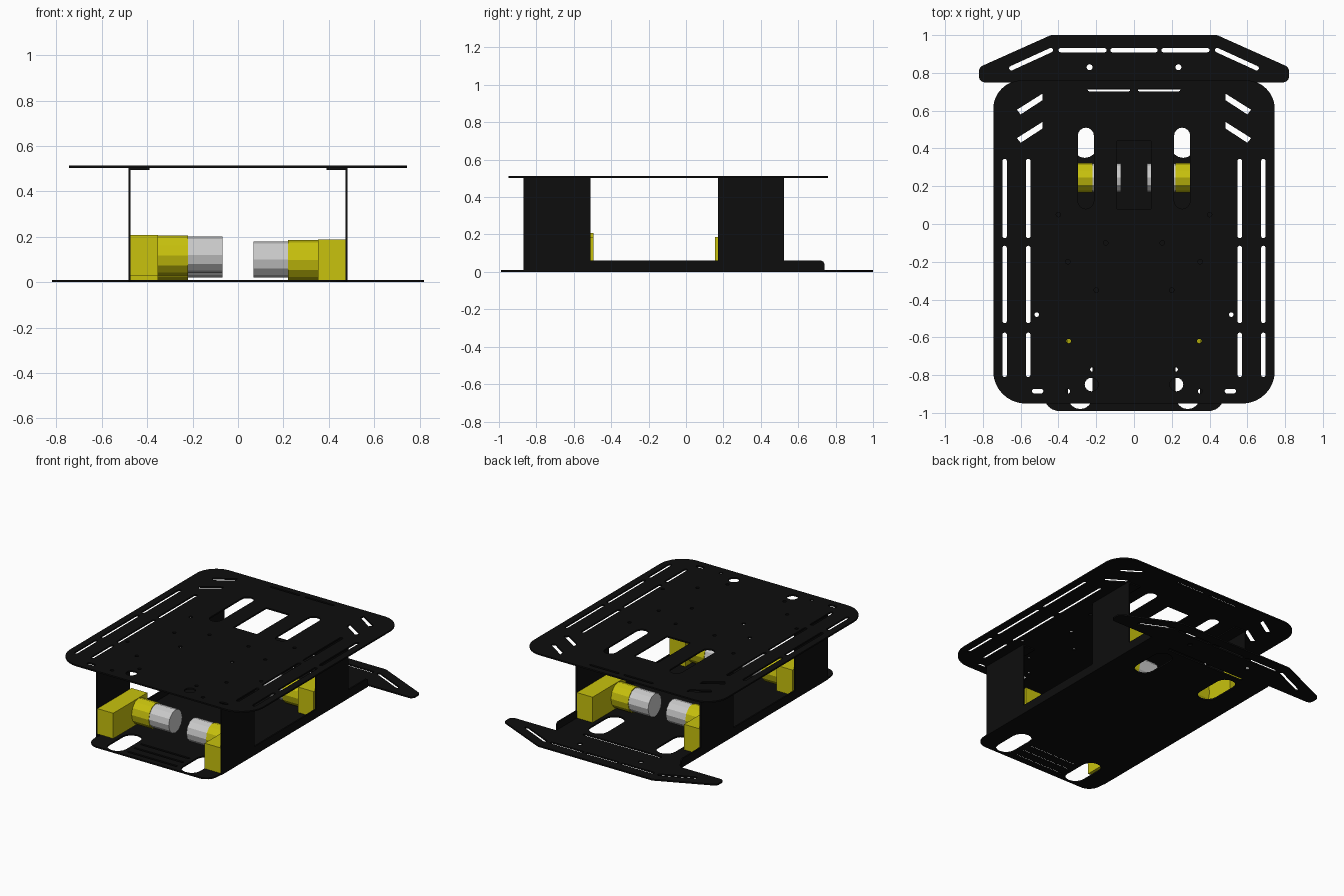
import bpy
from math import pi, sin, cos, tan, atan2, hypot, radians
from mathutils import Vector

if "Cube" in bpy.data.objects:
    bpy.data.objects.remove(bpy.data.objects["Cube"])


def material(name, rgb):
    m = bpy.data.materials.new(name)
    m.diffuse_color = (*rgb, 1)
    m.use_nodes = True
    m.node_tree.nodes["Principled BSDF"].inputs["Base Color"].default_value = m.diffuse_color
    return m


BLACK = material("black_metal", (0.004, 0.004, 0.004))
YELLOW = material("yellow_plastic", (0.58, 0.54, 0.004))


def rounded(corners, steps=6):
    """Outline from (x, y, radius) corners."""
    out, n = [], len(corners)
    for i, (x, y, r) in enumerate(corners):
        p = Vector((x, y))
        if r == 0:
            out.append(p)
            continue
        u = (Vector(corners[i - 1][:2]) - p).normalized()
        v = (Vector(corners[(i + 1) % n][:2]) - p).normalized()
        half = u.angle(v) / 2
        c = p + (u + v).normalized() * r / sin(half)
        a, b = p + u * r / tan(half) - c, p + v * r / tan(half) - c
        out += [c + a.lerp(b, k / steps).normalized() * r for k in range(steps + 1)]
    return out


def slot(x0, y0, x1, y1, w):
    """Capsule hole whose tips lie on the two given points."""
    r, a = w / 2, atan2(y1 - y0, x1 - x0)
    dx, dy = r * cos(a), r * sin(a)
    pts = []
    for cx, cy, s in ((x1 - dx, y1 - dy, a - pi / 2), (x0 + dx, y0 + dy, a + pi / 2)):
        pts += [(cx + r * cos(s + pi * k / 8), cy + r * sin(s + pi * k / 8)) for k in range(9)]
    return pts


def hole(x, y, r):
    return [(x + r * cos(k * pi / 8), y + r * sin(k * pi / 8)) for k in range(16)]


def both(shapes):
    """Add the mirror image of each hole across x = 0."""
    return shapes + [[(-p[0], p[1]) for p in s] for s in shapes]


def plate(name, loops, thick, loc, rot=(0, 0, 0)):
    cu = bpy.data.curves.new(name, 'CURVE')
    cu.dimensions, cu.fill_mode, cu.extrude = '2D', 'BOTH', thick / 2
    for loop in loops:
        sp = cu.splines.new('POLY')
        sp.points.add(len(loop) - 1)
        for pt, co in zip(sp.points, loop):
            pt.co = (co[0], co[1], 0, 1)
        sp.use_cyclic_u = True
    ob = bpy.data.objects.new(name, cu)
    bpy.context.collection.objects.link(ob)
    ob.location, ob.rotation_euler = loc, rot
    bpy.ops.object.select_all(action='DESELECT')
    ob.select_set(True)
    bpy.context.view_layer.objects.active = ob
    bpy.ops.object.convert(target='MESH')
    ob = bpy.context.object
    ob.data.materials.append(BLACK)
    for f in ob.data.polygons:
        f.use_smooth = False
    return ob


def box(name, x0, x1, y0, y1, z0, z1, mat):
    bpy.ops.mesh.primitive_cube_add(size=1, location=((x0 + x1) / 2, (y0 + y1) / 2, (z0 + z1) / 2))
    ob = bpy.context.object
    ob.name, ob.scale = name, (abs(x1 - x0), y1 - y0, z1 - z0)
    ob.data.materials.append(mat)


def barrel(name, x0, x1, y, z, ry, rz, mat=None):
    bpy.ops.mesh.primitive_cylinder_add(vertices=12, radius=1, depth=abs(x1 - x0),
                                        location=((x0 + x1) / 2, y, z), rotation=(0, pi / 2, 0))
    ob = bpy.context.object
    ob.name, ob.scale = name, (rz, ry, 1)
    if mat:
        ob.data.materials.append(mat)


# Bottom plate with the rear bumper wings
half = [(0.47, -0.99, 0.08), (0.48, -0.87, 0), (0.48, 0.75, 0), (0.82, 0.75, 0.03),
        (0.82, 0.83, 0.03), (0.44, 1.0, 0.04)]
outline = rounded(half + [(-x, y, r) for x, y, r in reversed(half)])
cuts = both([slot(0.285, -0.98, 0.285, -0.70, 0.13), slot(0.26, 0.35, 0.26, 0.65, 0.13),
             slot(0.145, 0.92, 0.40, 0.92, 0.022), slot(0.43, 0.925, 0.66, 0.82, 0.024),
             hole(0.235, 0.83, 0.016)])
cuts += [slot(-0.125, 0.92, 0.125, 0.92, 0.022), slot(-0.3, 0.70, 0.3, 0.70, 0.022)]
cuts += [slot(-0.19, y, 0.19, y, 0.015) for y in (-0.94, -0.87, -0.80)]
plate("bottom_plate", [outline] + cuts, 0.01, (0, 0, 0.005))

# Top plate with edge slots, motor windows and screw holes
half = [(0.745, -0.95, 0.17), (0.745, 0.76, 0.15)]
outline = rounded(half + [(-x, y, r) for x, y, r in reversed(half)], 10)
cuts = []
for x in (0.56, 0.685):
    cuts += [slot(x, a, x, b, 0.024) for a, b in ((-0.81, -0.575), (-0.525, -0.115), (-0.075, 0.345))]
for y in (0.69, 0.54):
    cuts.append([(0.485, y), (0.485, y - 0.035), (0.60, y - 0.11), (0.62, y - 0.085)])
cuts += [slot(0.255, 0.08, 0.255, 0.51, 0.085), slot(0.48, -0.885, 0.54, -0.885, 0.024),
         slot(0.02, 0.71, 0.245, 0.71, 0.015), hole(0.225, -0.85, 0.036)]
cuts += [hole(x, y, 0.012) for x, y in ((0.515, -0.48), (0.345, -0.62), (0.22, -0.77), (0.35, -0.885),
                                        (0.35, -0.2), (0.2, -0.35), (0.4, 0.05), (0.15, -0.1))]
cuts = both(cuts) + [[(-0.09, 0.08), (0.09, 0.08), (0.09, 0.44), (-0.09, 0.44)]]
plate("top_plate", [outline] + cuts, 0.01, (0, 0, 0.508))

# Side walls: low lip with two tall uprights, folded inwards at the top
profile = rounded([(-0.87, 0, 0), (0.74, 0, 0), (0.74, 0.06, 0.02), (0.525, 0.06, 0), (0.525, 0.503, 0),
                   (0.17, 0.503, 0), (0.17, 0.06, 0), (-0.51, 0.06, 0), (-0.51, 0.503, 0), (-0.87, 0.503, 0)])
for side, s in (("left", -1), ("right", 1)):
    plate(side + "_wall", [profile], 0.01, (s * 0.478, 0, 0), (radians(90), 0, radians(90)))
    for end, y0, y1 in (("front", -0.87, -0.51), ("rear", 0.17, 0.525)):
        box(f"{side}_{end}_flange", s * 0.39, s * 0.475, y0, y1, 0.495, 0.503, BLACK)

    # Geared motors, one behind each upright; the front left one sits higher
    for end, y0, y1, ym in (("front", -0.87, -0.495, -0.59), ("rear", 0.155, 0.525, 0.245)):
        z = 0.02 if (side, end) == ("left", "front") else 0
        box(f"{side}_{end}_gearbox", s * 0.352, s * 0.473, y0, y1, z + 0.01, z + 0.187, YELLOW)
        barrel(f"{side}_{end}_motor_collar", s * 0.22, s * 0.352, ym, z + 0.098, 0.078, 0.088, YELLOW)
        barrel(f"{side}_{end}_motor", s * 0.068, s * 0.22, ym, z + 0.1, 0.075, 0.08)
